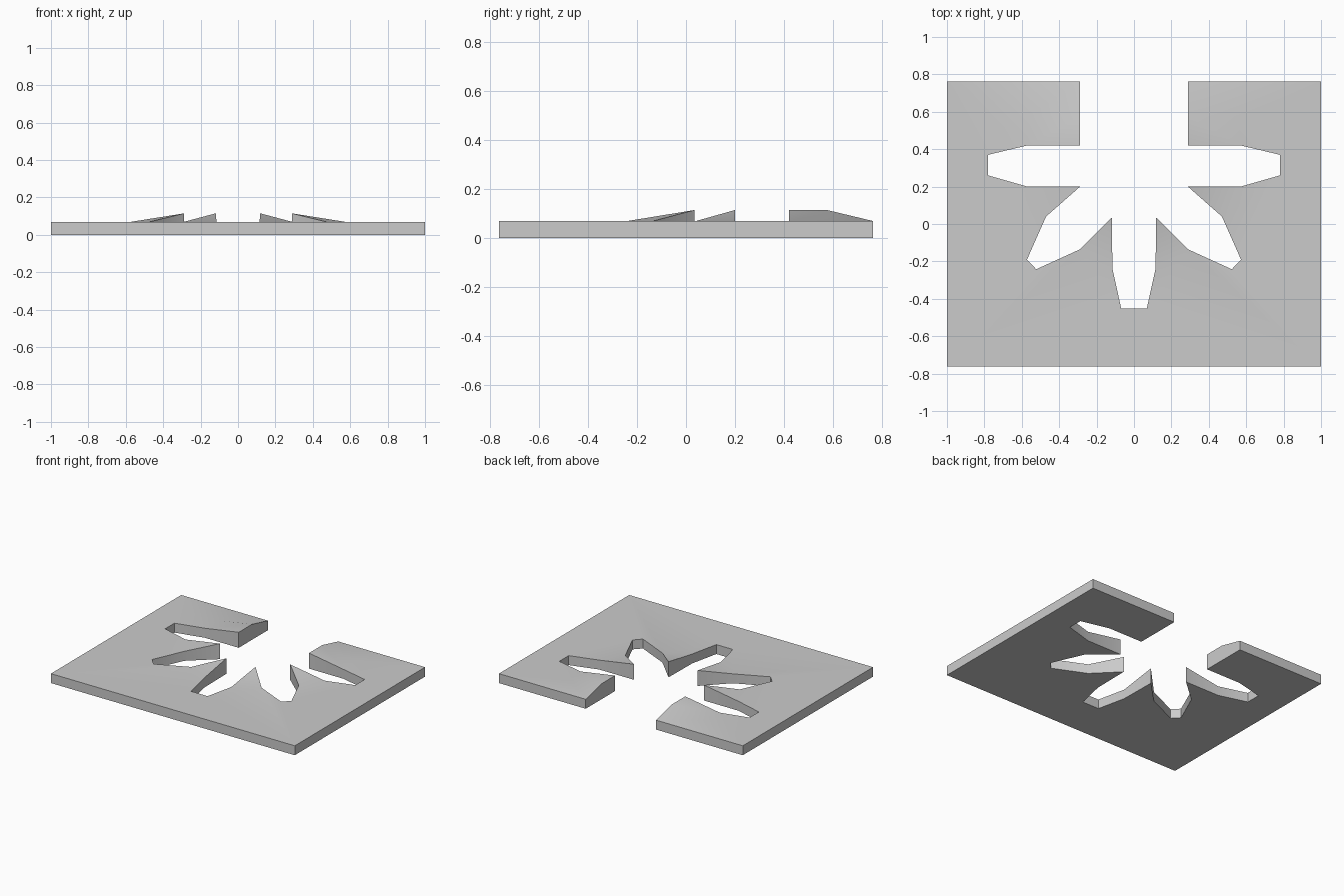
import bpy, bmesh
from math import radians

if "Cube" in bpy.data.objects:
    bpy.data.objects.remove(bpy.data.objects["Cube"])

FLAT, RAISED = 0.07, 0.115

# Right half of the outline, from the back inner corner round to the rear right corner;
# True marks points on the bent-up tips
outline = [
    (0.288, 0.763, False), (0.288, 0.575, True), (0.288, 0.42, True),
    (0.57, 0.42, False), (0.78, 0.37, False), (0.78, 0.26, False), (0.57, 0.20, False),
    (0.288, 0.20, True),
    (0.47, 0.04, False), (0.572, -0.19, False), (0.523, -0.242, False), (0.288, -0.135, False),
    (0.119, 0.035, True),
    (0.115, -0.24, False), (0.068, -0.453, False), (0, -0.453, False),
    (0, -0.763, False), (1, -0.763, False), (1, 0.763, False),
]

bm = bmesh.new()
bottom = [bm.verts.new((x, y, 0)) for x, y, up in outline]
top = [bm.verts.new((x, y, RAISED if up else FLAT)) for x, y, up in outline]
fold = bm.verts.new((0.56, 0.575, FLAT))

# Underside and side walls (the wall on the mirror plane stays open)
bm.faces.new(bottom)
count = len(outline)
for i in range(count):
    j = (i + 1) % count
    if outline[i][0] or outline[j][0]:
        bm.faces.new((bottom[i], bottom[j], top[j], top[i]))

# Flat top, leaving out the bent tips
bm.faces.new([top[0], fold] + [top[i] for i in range(3, count) if not outline[i][2]])

# Bent tips: two pointed ones and the wide back flap
for i in (7, 12):
    bm.faces.new((top[i - 1], top[i], top[i + 1]))
bm.faces.new((top[1], top[2], top[3], fold))
bm.faces.new((top[0], top[1], fold))
bmesh.ops.recalc_face_normals(bm, faces=bm.faces)
bm.normal_update()
if any(f.normal.z > 0 and all(v in bottom for v in f.verts) for f in bm.faces):
    bmesh.ops.reverse_faces(bm, faces=bm.faces)

# Plate with star-shaped cutout, mirrored to the left
mesh = bpy.data.meshes.new("cutout_plate")
bm.to_mesh(mesh)
bm.free()
plate = bpy.data.objects.new("cutout_plate", mesh)
bpy.context.collection.objects.link(plate)
plate.modifiers.new("Mirror", 'MIRROR').use_clip = True

bpy.context.view_layer.objects.active = plate
plate.select_set(True)
bpy.ops.object.shade_smooth_by_angle(angle=radians(30))
